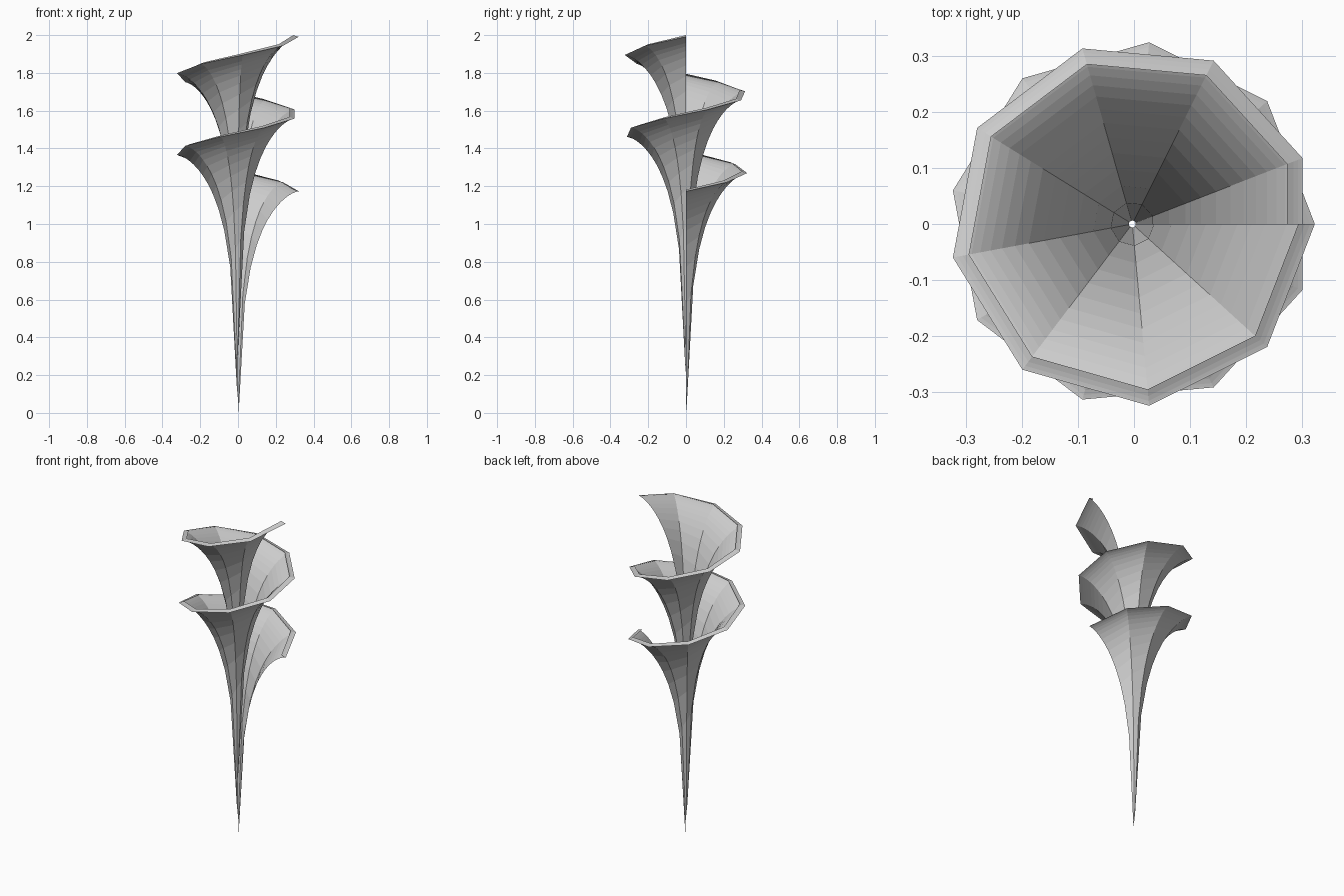
import bpy, bmesh
from math import sin, cos, tan, log, pi

if "Cube" in bpy.data.objects:
    bpy.data.objects.remove(bpy.data.objects["Cube"])

# Twisted pseudosphere: a tractrix profile swept along a helix for two turns
TURN_STEPS, PROFILE_STEPS = 17, 20
V_MIN, V_MAX, TWIST = 0.02, 2.0, 0.2


def height(v):
    return cos(v) + log(tan(v / 2))


# Scale so the overall height is exactly 2
scale = 2 / (TWIST * 4 * pi + height(V_MAX) - height(V_MIN))

bm = bmesh.new()
rows = []
for i in range(TURN_STEPS + 1):
    u = 4 * pi * i / TURN_STEPS
    row = []
    for j in range(PROFILE_STEPS + 1):
        v = V_MIN + (V_MAX - V_MIN) * j / PROFILE_STEPS
        r = scale * sin(v)
        z = scale * (height(v) - height(V_MIN) + TWIST * u)
        row.append(bm.verts.new((r * cos(u) - 0.003, r * sin(u), z)))
    rows.append(row)

# Flat quads between neighbouring profiles
for a, b in zip(rows, rows[1:]):
    for j in range(PROFILE_STEPS):
        bm.faces.new((a[j], b[j], b[j + 1], a[j + 1]))

mesh = bpy.data.meshes.new("spiral_horn")
bm.to_mesh(mesh)
bm.free()
horn = bpy.data.objects.new("spiral_horn", mesh)
bpy.context.collection.objects.link(horn)
